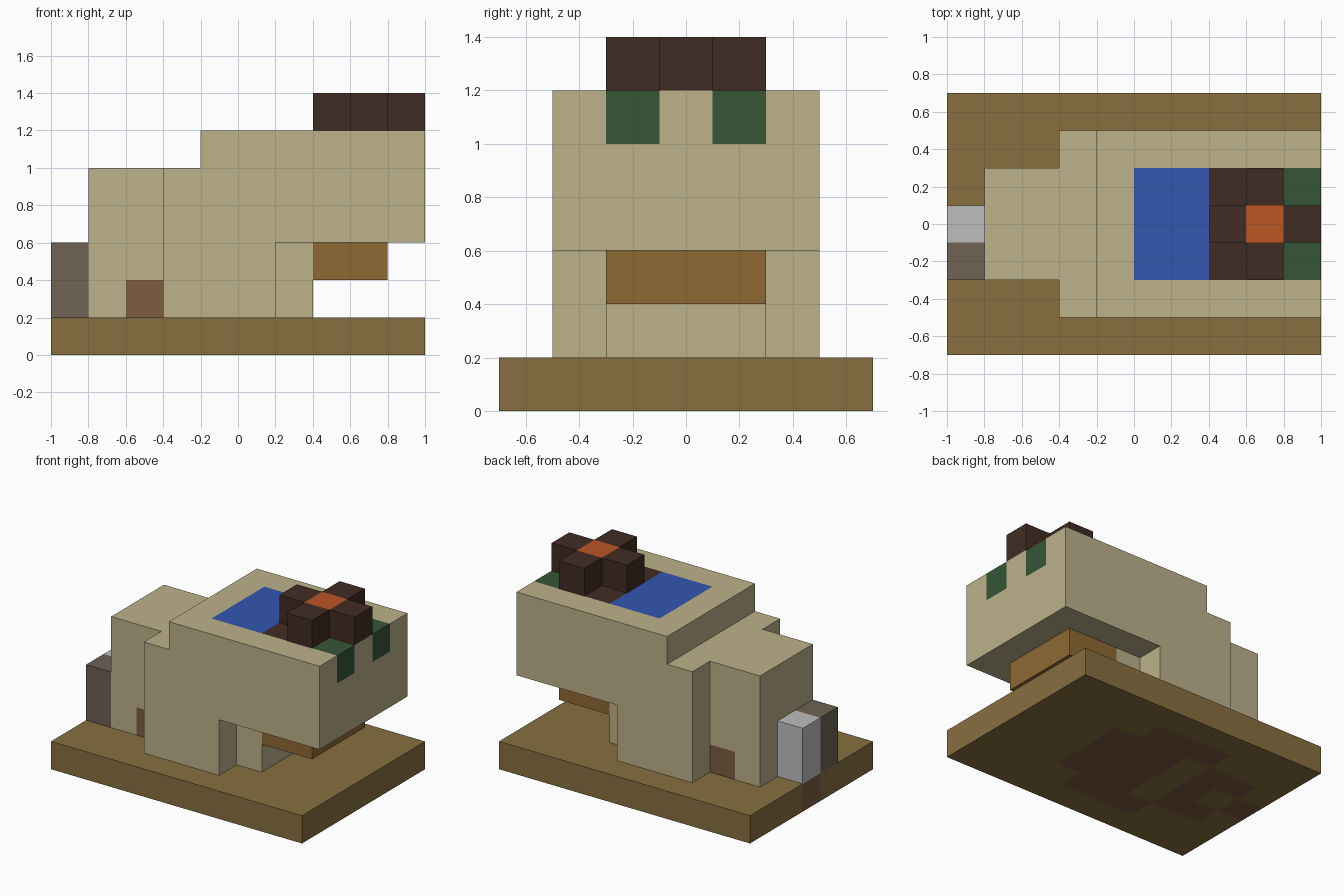
import bpy
import bmesh
from mathutils import Vector

if "Cube" in bpy.data.objects:
    bpy.data.objects.remove(bpy.data.objects["Cube"], do_unlink=True)


def linear(c):
    c /= 255
    return c / 12.92 if c <= 0.04045 else ((c + 0.055) / 1.055) ** 2.4


def material(name, r, g, b):
    mat = bpy.data.materials.new(name)
    mat.use_nodes = True
    colour = (linear(r), linear(g), linear(b), 1)
    mat.diffuse_color = colour
    bsdf = mat.node_tree.nodes["Principled BSDF"]
    bsdf.inputs["Base Color"].default_value = colour
    bsdf.inputs["Roughness"].default_value = 0.9
    return mat


sand = material("sand", 189, 178, 139)
ochre = material("ochre", 135, 112, 64)
caramel = material("caramel", 143, 106, 52)
dark_brown = material("dark brown", 65, 44, 36)
green = material("green", 53, 86, 54)
blue = material("blue", 51, 86, 176)
orange = material("orange", 186, 86, 36)
light_grey = material("light grey", 190, 190, 190)
stone = material("stone", 110, 98, 84)
earth = material("earth", 125, 92, 65)


def slab(name, profile, y0, y1, mats, cuts=(), rule=None):
    """Extrude an x-z profile along y, cut it on axis planes, colour faces by rule."""
    bm = bmesh.new()
    face = bm.faces.new([bm.verts.new((x, y0, z)) for x, z in profile])
    grown = bmesh.ops.extrude_face_region(bm, geom=[face])["geom"]
    bmesh.ops.translate(bm, vec=(0, y1 - y0, 0),
                        verts=[v for v in grown if isinstance(v, bmesh.types.BMVert)])
    bmesh.ops.recalc_face_normals(bm, faces=bm.faces)
    for axis, places in cuts:
        normal = Vector([float(axis == a) for a in "xyz"])
        for place in places:
            bmesh.ops.bisect_plane(bm, geom=bm.verts[:] + bm.edges[:] + bm.faces[:],
                                   plane_co=normal * place, plane_no=normal, dist=1e-5)
    bm.normal_update()
    if rule:
        for f in bm.faces:
            f.material_index = rule(f.calc_center_median(), f.normal)
    mesh = bpy.data.meshes.new(name)
    bm.to_mesh(mesh)
    bm.free()
    for mat in mats:
        mesh.materials.append(mat)
    obj = bpy.data.objects.new(name, mesh)
    bpy.context.collection.objects.link(obj)
    return obj


def block(name, x, y, z, mats, cuts=(), rule=None):
    profile = [(x[0], z[0]), (x[1], z[0]), (x[1], z[1]), (x[0], z[1])]
    return slab(name, profile, y[0], y[1], mats, cuts, rule)


# Ground plate, with an earth footprint on its underside
def ground_rule(c, n):
    side = abs(c.y)
    if n.x < -0.5:
        return int(side < 0.1)
    if n.z > -0.5:
        return 0
    if c.x < -0.8:
        return int(side < 0.1)
    if c.x < -0.6:
        return int(0.1 < side < 0.3)
    if c.x < -0.4:
        return int(side < 0.3)
    if c.x < -0.2:
        return int(0.3 < side < 0.5)
    if c.x < 0.2:
        return int(side < 0.5)
    return int(c.x < 0.4 and side < 0.3)


block("ground_plate", (-1, 1), (-0.7, 0.7), (0, 0.2), [ochre, earth],
      [("x", (-0.8, -0.6, -0.4, -0.2, 0.2, 0.4)),
       ("y", (-0.5, -0.3, -0.1, 0.1, 0.3, 0.5))], ground_rule)


# Main body and overhanging head, with the painted crown
def head_rule(c, n):
    side = abs(c.y)
    if n.z > 0.5 and c.z > 1.1 and side < 0.3:
        if c.x > 0.8:
            return 3 if side > 0.1 else 2
        if c.x > 0.4:
            return 2
        if c.x > 0:
            return 1
    if n.x > 0.5 and c.x > 0.9 and c.z > 1 and 0.1 < side < 0.3:
        return 3
    return 0


slab("body_and_head",
     [(-0.4, 0.2), (0.2, 0.2), (0.2, 0.6), (1, 0.6),
      (1, 1.2), (-0.2, 1.2), (-0.2, 1), (-0.4, 1)],
     -0.5, 0.5, [sand, blue, dark_brown, green],
     [("y", (-0.3, -0.1, 0.1, 0.3)), ("z", (1,)), ("x", (0, 0.4, 0.8))], head_rule)

# Narrow rear body with an earth patch low on both sides
block("rear_body", (-0.8, -0.4), (-0.3, 0.3), (0.2, 1), [sand, earth],
      [("x", (-0.6,)), ("z", (0.4,))],
      lambda c, n: int(abs(n.y) > 0.5 and c.x > -0.6 and c.z < 0.4))

# Chest and jaw
block("chest", (0.2, 0.4), (-0.3, 0.3), (0.2, 0.6), [sand])
block("jaw", (0.4, 0.8), (-0.3, 0.3), (0.4, 0.6), [caramel])

# Rear posts
block("light_rear_post", (-1, -0.8), (-0.1, 0.1), (0.2, 0.6), [light_grey])
block("dark_rear_post", (-1, -0.8), (-0.3, -0.1), (0.2, 0.6), [stone])

# Flower on the crown: four petals round a centre
block("flower_centre", (0.6, 0.8), (-0.1, 0.1), (1.2, 1.4), [orange])
for name, dx, dy in (("rear", -0.2, 0), ("front", 0.2, 0),
                     ("left", 0, 0.2), ("right", 0, -0.2)):
    block("petal_" + name, (0.6 + dx, 0.8 + dx), (dy - 0.1, dy + 0.1),
          (1.2, 1.4), [dark_brown])
